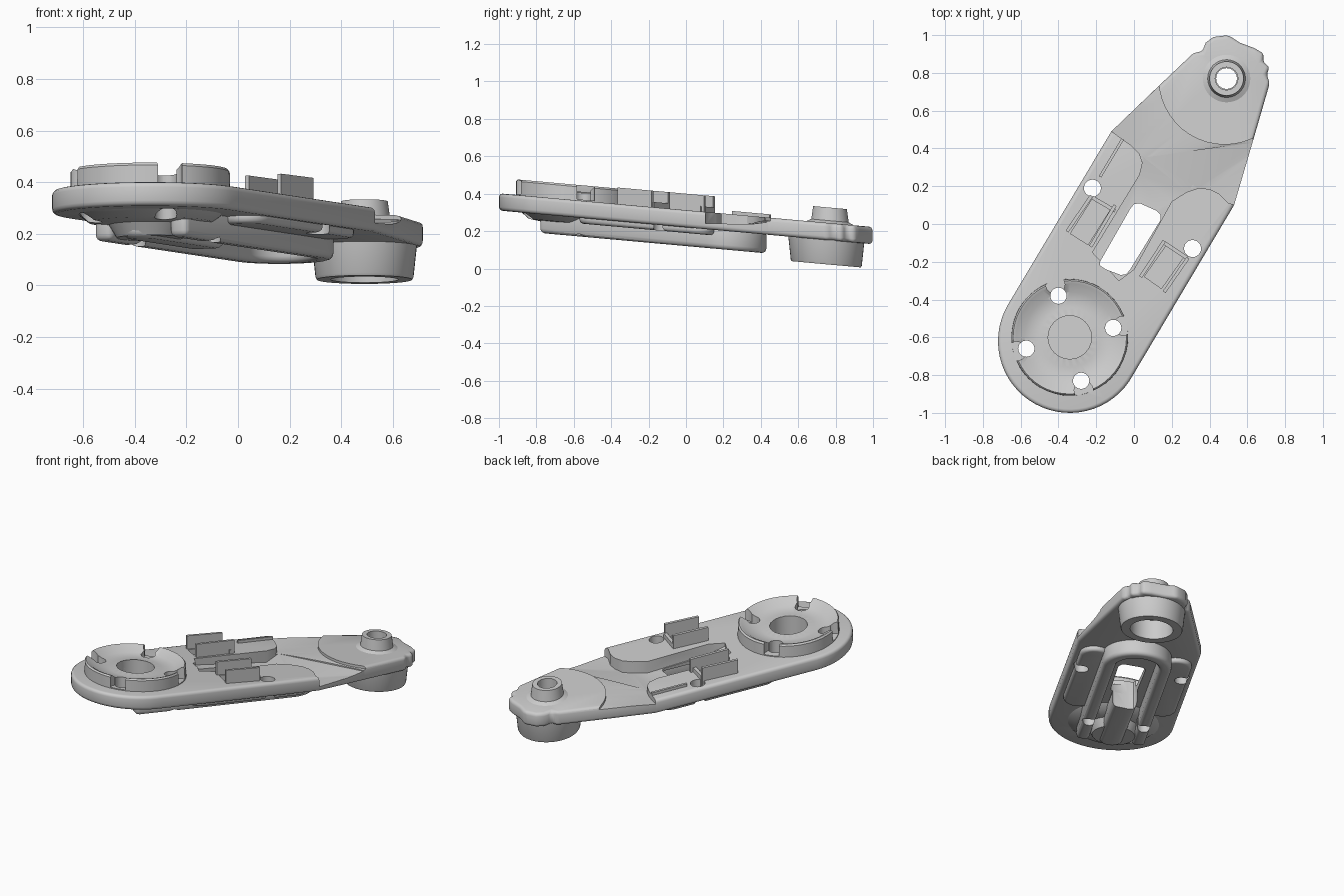
import bpy, bmesh, math
from mathutils import Vector

if "Cube" in bpy.data.objects:
    bpy.data.objects.remove(bpy.data.objects["Cube"])

TILT = 0.09  # the whole part leans down towards the back
grey = bpy.data.materials.new("plain_grey")
grey.use_nodes = True
COLOUR = (0.6, 0.6, 0.6, 1)
grey.diffuse_color = COLOUR
grey.node_tree.nodes["Principled BSDF"].inputs["Base Color"].default_value = COLOUR
bodies, cutters = [], []


def finish(name, bm, group, bevel=0):
    """Tilt the mesh, make the object and add an edge rounding."""
    for v in bm.verts:
        v.co.z -= TILT * v.co.y
    bmesh.ops.recalc_face_normals(bm, faces=bm.faces)
    mesh = bpy.data.meshes.new(name)
    bm.to_mesh(mesh)
    bm.free()
    mesh.materials.append(grey)
    ob = bpy.data.objects.new(name, mesh)
    bpy.context.collection.objects.link(ob)
    if bevel:
        mod = ob.modifiers.new("round", 'BEVEL')
        mod.width, mod.segments = bevel, 3
        mod.limit_method, mod.angle_limit = 'ANGLE', math.radians(40)
    group.append(ob)
    return ob


def prism(name, pts, low, high, group=bodies, bevel=0):
    """Upright prism; a third coordinate in a point overrides the low level."""
    bm = bmesh.new()
    a = [bm.verts.new((p[0], p[1], p[2] if len(p) > 2 else low)) for p in pts]
    b = [bm.verts.new((p[0], p[1], high)) for p in pts]
    bm.faces.new(a)
    bm.faces.new(b)
    for i in range(len(pts)):
        j = (i + 1) % len(pts)
        bm.faces.new((a[i], a[j], b[j], b[i]))
    if len(pts[0]) > 2:
        bmesh.ops.triangulate(bm, faces=bm.faces[:])
    return finish(name, bm, group, bevel)


def lathe(name, centre, profile, group=bodies, steps=48):
    """Turn a closed (radius, height) profile about an upright axis."""
    bm = bmesh.new()
    rings = []
    for s in range(steps):
        t = math.tau * s / steps
        rings.append([bm.verts.new((centre[0] + r * math.cos(t),
                                    centre[1] + r * math.sin(t), z)) for r, z in profile])
    n = len(profile)
    for s in range(steps):
        p, q = rings[s], rings[(s + 1) % steps]
        for i in range(n):
            j = (i + 1) % n
            if profile[i][0] or profile[j][0]:
                bm.faces.new((p[i], q[i], q[j], p[j]))
    bmesh.ops.remove_doubles(bm, verts=bm.verts, dist=1e-5)
    bmesh.ops.dissolve_degenerate(bm, edges=bm.edges, dist=1e-5)
    return finish(name, bm, group)


def drum(name, centre, r, low, high):
    return lathe(name, centre, [(0, low), (r, low), (r, high), (0, high)], cutters, 24)


def polar(c, r, deg):
    return (c[0] + r * math.cos(math.radians(deg)), c[1] + r * math.sin(math.radians(deg)))


def arc(c, r, a0, a1, n):
    return [polar(c, r, a0 + (a1 - a0) * i / n) for i in range(n + 1)]


def capsule(p, q, r):
    a = math.degrees(math.atan2(q[1] - p[1], q[0] - p[0]))
    return arc(p, r, a + 90, a + 270, 10) + arc(q, r, a - 90, a + 90, 10)


def strip(p, q, w):
    p, q = Vector(p), Vector(q)
    d = (q - p).normalized() * w / 2
    n = Vector((-d.y, d.x))
    return [tuple(v) for v in (p + n, p - n, q - n, q + n)]


HUB = (-0.34, -0.62)
DISC = (-0.34, -0.60)
FOOT = (0.49, 0.75)
AXIS = 59  # heading of the long axis, degrees

# Base plate with a round front and a ragged rounded back
outline = arc(HUB, 0.38, 150, 332, 30) + [
    (0.53, 0.1), (0.63, 0.44), (0.72, 0.75), (0.7, 0.79), (0.72, 0.83), (0.68, 0.86),
    (0.69, 0.9), (0.64, 0.93), (0.56, 0.96), (0.5, 1.0), (0.42, 0.99), (0.38, 0.96),
    (0.36, 0.91), (0.32, 0.91), (0.13, 0.73), (-0.12, 0.49)]
prism("base_plate", outline, 0.22, 0.312, bevel=0.025)

# Turned parts: raised disc, foot ring and hollow post
lathe("raised_disc", DISC, [(0, 0.34), (0.115, 0.36), (0.16, 0.352), (0.24, 0.358),
                            (0.285, 0.39), (0.3, 0.395), (0.308, 0.385), (0.31, 0.25), (0, 0.25)])
lathe("foot_ring", FOOT, [(0.13, 0.09), (0.185, 0.09), (0.19, 0.1), (0.205, 0.24),
                          (0.13, 0.24)])
lathe("post", (0.49, 0.77), [(0.06, 0.25), (0.13, 0.25), (0.13, 0.31), (0.1, 0.325),
                             (0.09, 0.395), (0.06, 0.395)])

# Underside: horseshoe ridge along the axis, central spine, shallow side pods
BEND, TAIL = (0.16, 0.22), (-0.38, -0.68)
horseshoe = ([polar(TAIL, 0.21, AXIS - 90)] + arc(BEND, 0.21, AXIS - 90, AXIS + 90, 20)
             + [polar(TAIL, 0.21, AXIS + 90), polar(TAIL, 0.13, AXIS + 90)]
             + arc(BEND, 0.13, AXIS + 90, AXIS - 90, 20) + [polar(TAIL, 0.13, AXIS - 90)])
prism("horseshoe_ridge", horseshoe, 0.12, 0.24, bevel=0.025)
prism("spine", capsule((-0.1, -0.2), (-0.37, -0.66), 0.075), 0.12, 0.24, bevel=0.03)
prism("left_pod", capsule((-0.09, 0.3), (-0.4, -0.22), 0.09), 0.19, 0.24, bevel=0.02)
prism("right_pod", capsule((0.36, 0.06), (0.04, -0.48), 0.09), 0.19, 0.24, bevel=0.02)
lathe("hub_underside", DISC, [(0, 0.13), (0.13, 0.13), (0.16, 0.18), (0.24, 0.19),
                              (0.29, 0.23), (0, 0.23)])

# Upright fins in pairs, with low cross ledges
fins = [((-0.355, -0.04), (-0.225, 0.15)), ((-0.23, -0.12), (-0.1, 0.1)),
        ((0.035, -0.28), (0.16, -0.09)), ((0.16, -0.36), (0.285, -0.18))]
for i, (p, q) in enumerate(fins):
    prism("fin_%d" % (i + 1), strip(p, q, 0.018), 0.26, 0.4)
prism("left_ledge", strip((-0.22, 0.14), (-0.1, 0.07), 0.02), 0.26, 0.34)
prism("right_ledge", strip((0.16, -0.1), (0.28, -0.18), 0.02), 0.26, 0.34)
prism("side_rib", strip((-0.18, 0.25), (-0.06, 0.45), 0.015), 0.27, 0.33)

# Cutters: gentle slope below the foot, then a steeper drop towards the slot
slope = [(x, y, 0.295) for x, y in arc((0.48, 0.77), 0.35, 182, 294, 14)] + [
    (0.7, 0.455, 0.29), (0.7, 0.425, 0.285), (0.045, 0.325, 0.27), (0.03, 0.37, 0.27),
    (-0.02, 0.42, 0.275), (-0.16, 0.52, 0.29)]
prism("slope_cut", slope, 0, 0.34, cutters)
web = [(0.052, 0.352, 0.272), (0.72, 0.442, 0.288), (0.59, 0.09, 0.26), (0.5, 0.11, 0.245),
       (0.45, 0.16, 0.24), (0.4, 0.185, 0.24), (0.34, 0.19, 0.235), (0.28, 0.17, 0.235),
       (0.2, 0.12, 0.235), (0, -0.24, 0.245), (-0.08, -0.3, 0.29), (-0.22, -0.15, 0.27),
       (0.03, 0.26, 0.235)]
prism("web_cut", web, 0, 0.36, cutters)

# Cutters: slot and floors between fins
prism("slot_cut", [(-0.18, -0.2), (-0.02, 0.08), (0, 0.105), (0.03, 0.11), (0.12, 0.07),
                   (0.14, 0.05), (0.14, 0.02), (-0.02, -0.24), (-0.04, -0.265),
                   (-0.07, -0.27), (-0.15, -0.24), (-0.18, -0.22)], 0, 0.5, cutters)
prism("left_floor_cut", strip((-0.29, -0.08), (-0.17, 0.11), 0.11), 0.275, 0.38, cutters)
prism("right_floor_cut", strip((0.1, -0.31), (0.22, -0.14), 0.11), 0.275, 0.38, cutters)

# Cutters: centre cup, bolt holes and rim notches
drum("cup_cut", DISC, 0.115, 0.2, 0.5)
for x, y in [(-0.4, -0.38), (-0.11, -0.55), (-0.57, -0.66), (-0.28, -0.83)]:
    drum("hole_cut", (x, y), 0.043, 0, 0.6)
    out = (Vector((x, y)) - Vector(DISC)).normalized()
    drum("notch_cut", Vector(DISC) + out * 0.29, 0.05, 0.318, 0.6)
for c in [(-0.22, 0.19), (0.31, -0.13)]:
    drum("hole_cut", c, 0.045, 0, 0.6)
drum("post_bore", (0.49, 0.77), 0.055, 0, 0.6)


def bounds(ob):
    xs = [v.co for v in ob.data.vertices]
    return [(min(c[k] for c in xs), max(c[k] for c in xs)) for k in range(3)]


def bake(ob):
    """Replace the mesh by its modified form, unless nothing would be left."""
    bpy.context.view_layer.update()
    deps = bpy.context.evaluated_depsgraph_get()
    mesh = bpy.data.meshes.new_from_object(ob.evaluated_get(deps))
    ob.modifiers.clear()
    if mesh.polygons:
        ob.data = mesh
    return bool(mesh.polygons)


# Cut the solid bodies one cutter at a time, then drop the cutters
for ob in bodies:
    bake(ob)
    if not ob.name.startswith(("fin", "side", "left_ledge", "right_ledge", "post")):
        mine = bounds(ob)
        for c in cutters:
            if all(a[0] < b[1] and b[0] < a[1] for a, b in zip(mine, bounds(c))):
                for solver in ('EXACT', 'MANIFOLD'):
                    mod = ob.modifiers.new("cut", 'BOOLEAN')
                    mod.operation, mod.solver, mod.object = 'DIFFERENCE', solver, c
                    if bake(ob):
                        break
for c in cutters:
    bpy.data.objects.remove(c)

# Smooth shading with sharp edges kept
bpy.ops.object.select_all(action='DESELECT')
for ob in bodies:
    ob.select_set(True)
bpy.context.view_layer.objects.active = bodies[0]
bpy.ops.object.shade_smooth_by_angle(angle=math.radians(35))
